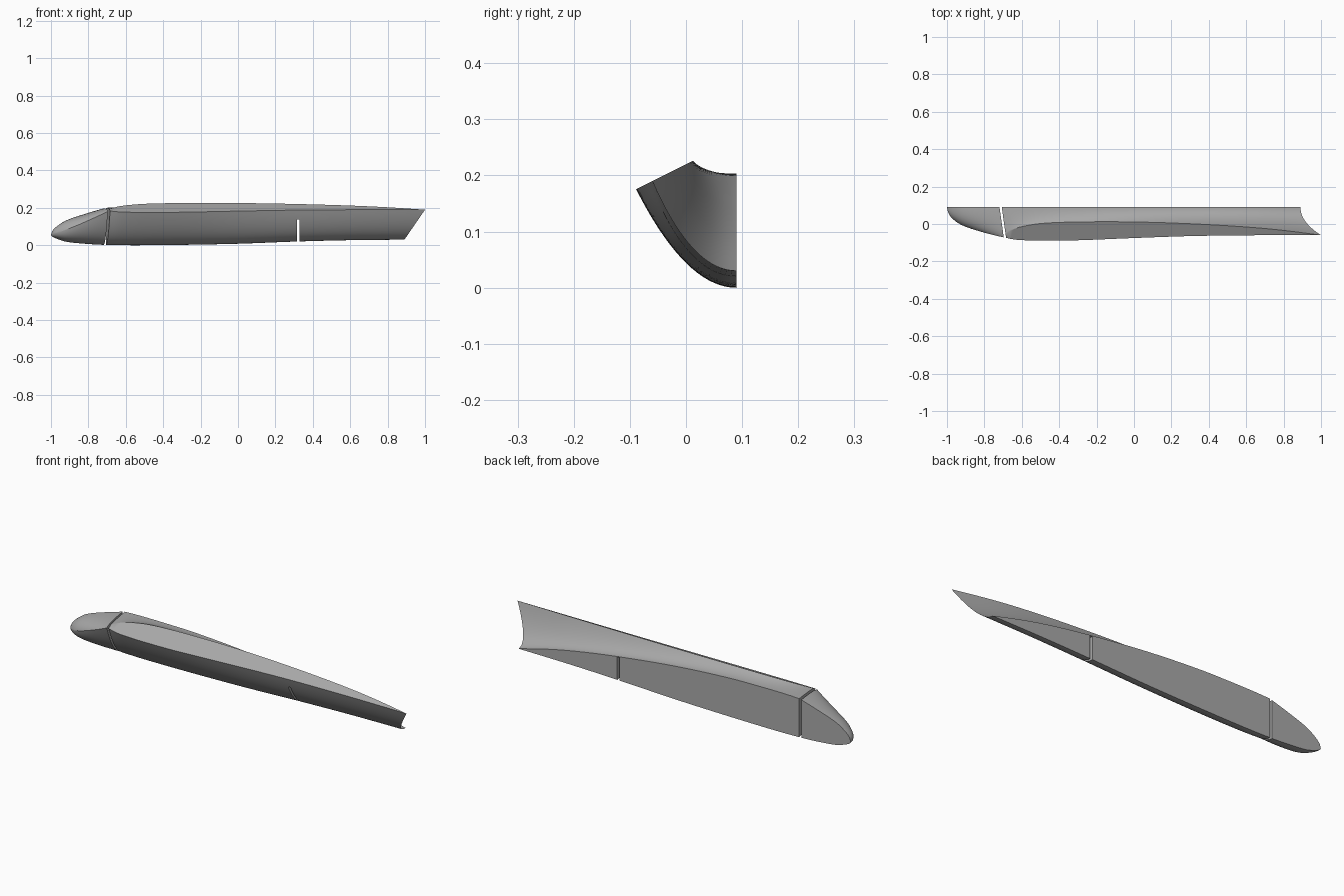
import bpy
import bmesh
from mathutils import Vector

BACK = 0.09      # flat back plane
N = 18           # steps along each section curve

cube = bpy.data.objects.get("Cube")
if cube:
    bpy.data.objects.remove(cube, do_unlink=True)

grey = bpy.data.materials.new("plain grey")
grey.use_nodes = True
colour = (0.4, 0.4, 0.4, 1)
grey.diffuse_color = colour
grey.node_tree.nodes["Principled BSDF"].inputs["Base Color"].default_value = colour


def sample(keys, x):
    """Smooth interpolation through key rows (x, value, value, ...)."""
    i = max(j for j in range(len(keys) - 1) if j == 0 or keys[j][0] <= x)
    a, b = keys[i], keys[i + 1]
    before, after = keys[max(i - 1, 0)], keys[min(i + 2, len(keys) - 1)]
    h = b[0] - a[0]
    t = (x - a[0]) / h
    out = []
    for c in range(1, len(a)):
        m0 = (b[c] - before[c]) / (b[0] - before[0]) * h
        m1 = (after[c] - a[c]) / (after[0] - a[0]) * h
        out.append(a[c] * (2*t**3 - 3*t*t + 1) + m0 * (t**3 - 2*t*t + t)
                   + b[c] * (3*t*t - 2*t**3) + m1 * (t**3 - t*t))
    return out


def bezier(p, q, r):
    p, q, r = Vector(p), Vector(q), Vector(r)
    steps = [i / N for i in range(N + 1)]
    return [p * (1-t)**2 + q * 2*t*(1-t) + r * t*t for t in steps]


def loft(name, rings):
    bm = bmesh.new()
    rows = [[bm.verts.new(p) for p in ring] for ring in rings]
    for a, b in zip(rows, rows[1:]):
        for i in range(len(a)):
            j = (i + 1) % len(a)
            bm.faces.new((a[i], a[j], b[j], b[i]))
    # close the open end at the joint between the two parts
    joint = rows[0] if name == "main_body" else rows[-1]
    bm.faces.new(joint)
    bmesh.ops.remove_doubles(bm, verts=bm.verts, dist=0.0002)
    bmesh.ops.recalc_face_normals(bm, faces=bm.faces)
    mesh = bpy.data.meshes.new(name)
    bm.to_mesh(mesh)
    bm.free()
    mesh.materials.append(grey)
    obj = bpy.data.objects.new(name, mesh)
    bpy.context.collection.objects.link(obj)
    return obj


def finish(obj):
    bpy.ops.object.select_all(action='DESELECT')
    obj.select_set(True)
    bpy.context.view_layer.objects.active = obj
    for mod in list(obj.modifiers):
        bpy.ops.object.modifier_apply(modifier=mod.name)
    bpy.ops.object.shade_smooth_by_angle(angle=0.45)


def slant(y):
    """Height of the flat slanted side face."""
    return 0.22 + 0.5 * y


# Main body: x, bottom z, lower edge y, upper edge y, channel z, channel bend
body_keys = [
    (-0.707, 0.002, -0.074, -0.055, 0.200, 0.06),
    (-0.66, 0.001, -0.083, -0.028, 0.202, 0.05),
    (-0.60, 0.0, -0.087, -0.012, 0.203, 0.04),
    (-0.50, 0.0, -0.089, 0.003, 0.203, 0.035),
    (-0.30, 0.002, -0.087, 0.011, 0.199, 0.035),
    (0.0, 0.008, -0.075, 0.011, 0.178, 0.035),
    (0.32, 0.02, -0.064, 0.0, 0.140, 0.04),
    (0.60, 0.027, -0.06, -0.022, 0.092, 0.05),
    (0.89, 0.03, -0.06, -0.06, 0.03, 0.07),
]


def body_ring(x):
    zb, yl, yu, zt, bend = sample(body_keys, x)
    tail = min(max((x - 0.2) / 0.69, 0), 1)
    tail = tail * tail * (3 - 2 * tail)
    front = max(0, (-0.4 - x) / 0.307)
    outer = bezier((BACK, zb), (0.01 * tail, zb), (yl, slant(yl)))
    channel = bezier((yu, slant(yu)), (yu + bend, zt), (BACK, zt))
    # raked tail edge and slightly yawed front joint
    return [(x + 0.6875 * tail * (z - 0.03) + 0.14 * front * (BACK - y), y, z)
            for y, z in outer + channel]


STEPS = 64
body = loft("main_body", [body_ring(-0.707 + 1.597 * i / STEPS)
                          for i in range(STEPS + 1)])

# Narrow slot across the underside
bpy.ops.mesh.primitive_cube_add(size=1, location=(0.3215, 0, 0.038))
cutter = bpy.context.object
cutter.name = "slot_cutter"
cutter.scale = (0.013, 0.6, 0.2)
cutter.hide_render = True
cut = body.modifiers.new("slot", 'BOOLEAN')
cut.operation = 'DIFFERENCE'
cut.object = cutter
finish(body)
bpy.data.objects.remove(cutter, do_unlink=True)

# Nose: x, width, bottom z, top z, side ridge height fraction, fullness
nose_keys = [
    (-1.0, 0.0, 0.055, 0.055, 0.5, 1.0),
    (-0.993, 0.03, 0.046, 0.076, 0.5, 1.0),
    (-0.97, 0.063, 0.035, 0.100, 0.5, 0.95),
    (-0.92, 0.098, 0.019, 0.132, 0.58, 0.85),
    (-0.82, 0.134, 0.008, 0.167, 0.76, 0.7),
    (-0.719, 0.162, 0.002, 0.197, 0.92, 0.56),
]


def nose_ring(x):
    w, zb, zt, ridge, full = sample(nose_keys, x)
    side = (BACK - w, zb + ridge * (zt - zb))
    lower = bezier((BACK, zb), (BACK - w * full, zb), side)
    upper = bezier(side, (BACK - w * 0.85, zt), (BACK, zt))
    yaw = 0.14 * (x + 1) / 0.281
    return [(x + yaw * (BACK - y), y, z) for y, z in lower + upper]


nose = loft("nose_cone", [nose_ring(-1 + 0.281 * (i / 32) ** 2)
                          for i in range(33)])
finish(nose)
